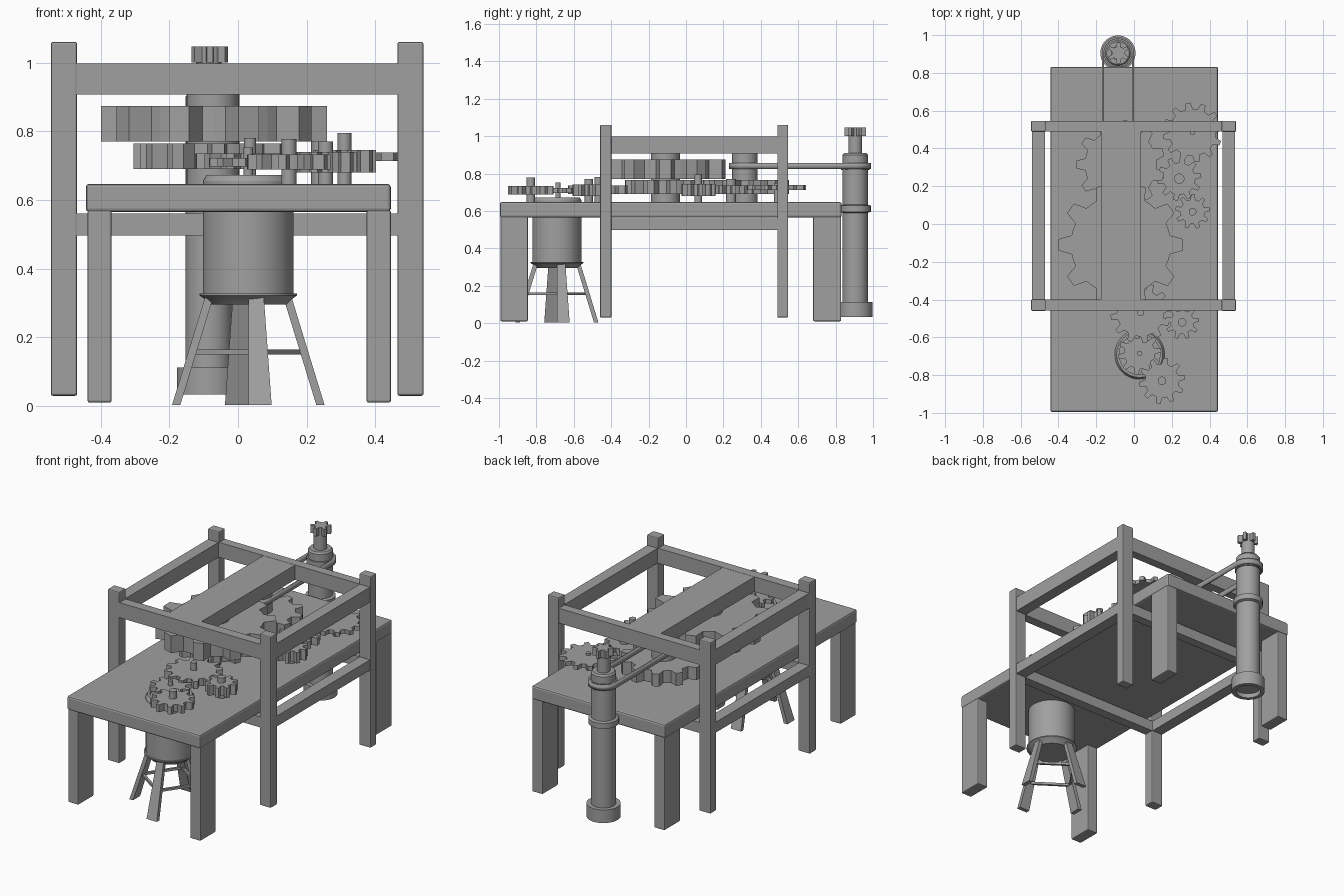
import bpy, bmesh, math
from math import pi, cos, sin
from mathutils import Matrix, Vector

cube = bpy.data.objects.get("Cube")
if cube:
    bpy.data.objects.remove(cube, do_unlink=True)

grey = bpy.data.materials.new("plain_grey")
grey.use_nodes = True
grey.diffuse_color = (0.35, 0.35, 0.35, 1)
grey.node_tree.nodes["Principled BSDF"].inputs["Base Color"].default_value = (0.35, 0.35, 0.35, 1)


def finish(name, bm, bevel=0, smooth=False):
    bmesh.ops.recalc_face_normals(bm, faces=bm.faces)
    mesh = bpy.data.meshes.new(name)
    bm.to_mesh(mesh)
    bm.free()
    mesh.materials.append(grey)
    obj = bpy.data.objects.new(name, mesh)
    bpy.context.collection.objects.link(obj)
    if bevel:
        mod = obj.modifiers.new("soft_edges", 'BEVEL')
        mod.width, mod.segments = bevel, 2
    if smooth:
        bpy.ops.object.select_all(action='DESELECT')
        obj.select_set(True)
        bpy.context.view_layer.objects.active = obj
        bpy.ops.object.shade_smooth_by_angle(angle=math.radians(30))
    return obj


def box(name, x, y, z, bevel=0.006):
    bm = bmesh.new()
    bmesh.ops.create_cube(bm, size=1)
    for v in bm.verts:
        v.co = Vector([(r[0] + r[1]) / 2 + c * (r[1] - r[0]) for r, c in zip((x, y, z), v.co)])
    return finish(name, bm, bevel)


def lathe(name, x, y, profile, steps=48):
    # Spin (radius, height) points around a vertical axis
    bm = bmesh.new()
    verts = [bm.verts.new((r, 0, z)) for r, z in profile]
    edges = [bm.edges.new(p) for p in zip(verts, verts[1:])]
    bmesh.ops.spin(bm, geom=verts + edges, axis=(0, 0, 1), cent=(0, 0, 0),
                   angle=2 * pi, steps=steps)
    bmesh.ops.remove_doubles(bm, verts=bm.verts, dist=1e-5)
    bmesh.ops.translate(bm, vec=(x, y, 0), verts=bm.verts)
    return finish(name, bm, smooth=True)


def rod(name, x, y, r, z0, z1):
    return lathe(name, x, y, [(0, z0), (r, z0), (r, z1), (0, z1)], 32)


def gear(name, x, y, root, tip, teeth, z0, z1, turn=0.0):
    # Outline of straight-flanked teeth, extruded upward
    bm = bmesh.new()
    outline = []
    for i in range(teeth):
        for part, r in ((-0.3, root), (-0.15, tip), (0.15, tip), (0.3, root), (0.5, root)):
            a = turn + 2 * pi * (i + part) / teeth
            outline.append(bm.verts.new((x + r * cos(a), y + r * sin(a), z0)))
    face = bm.faces.new(outline)
    top = bmesh.ops.extrude_face_region(bm, geom=[face])["geom"]
    bmesh.ops.translate(bm, vec=(0, 0, z1 - z0),
                        verts=[v for v in top if isinstance(v, bmesh.types.BMVert)])
    return finish(name, bm)


# Table
box("table_top", (-0.443, 0.445), (-0.995, 0.832), (0.565, 0.647), 0.01)
for side, x in (("right", (-0.438, -0.368)), ("left", (0.374, 0.445))):
    for end, y in (("front", (-0.992, -0.845)), ("back", (0.68, 0.83))):
        box(f"{end}_{side}_table_leg", x, y, (0.01, 0.57))

# Frame around the table
XS = {"right": (-0.545, -0.468), "left": (0.464, 0.54)}
YS = {"front": (-0.46, -0.398), "back": (0.488, 0.546)}
RAILS = {"upper": (0.907, 0.997), "lower": (0.497, 0.56)}
for side, x in XS.items():
    for end, y in YS.items():
        box(f"{end}_{side}_post", x, y, (0.03, 1.06))
for level, z in RAILS.items():
    for side, x in XS.items():
        box(f"{level}_{side}_rail", (x[0] + 0.004, x[1] - 0.004), (-0.43, 0.52), z, 0)
    for end, y in YS.items():
        box(f"{level}_{end}_beam", (-0.5, 0.5), (y[0] + 0.002, y[1] - 0.002), z, 0)
box("centre_plank", (-0.175, 0.037), (-0.43, 0.52), (0.908, 0.996), 0)

# Main shafts and large gears
rod("drive_shaft", -0.073, 0.315, 0.068, 0.64, 0.91)
rod("main_shaft", -0.073, -0.11, 0.077, 0.64, 0.91)
gear("main_gear", -0.07, -0.11, 0.265, 0.33, 10, 0.77, 0.874, pi / 10 * 0)
gear("main_lower_gear", -0.07, -0.11, 0.17, 0.215, 11, 0.69, 0.765, 0.2)
gear("drive_gear", -0.07, 0.315, 0.19, 0.235, 11, 0.69, 0.765, pi / 11)

# Small gears: name, x, y, root, tip, teeth, bottom, top, shaft radius, shaft top
SMALL = [
    ("back_gear", 0.31, 0.485, 0.125, 0.158, 12, 0.713, 0.738, 0.014, 0.75),
    ("side_gear", 0.24, 0.24, 0.085, 0.117, 10, 0.69, 0.735, 0.027, 0.77),
    ("side_pinion", 0.31, 0.065, 0.065, 0.092, 9, 0.68, 0.745, 0.02, 0.795),
    ("front_idler_gear", 0.035, -0.47, 0.125, 0.16, 12, 0.69, 0.735, 0.018, 0.78),
    ("front_pinion", 0.255, -0.52, 0.062, 0.09, 9, 0.68, 0.74, 0.022, 0.77),
    ("drum_gear", 0.03, -0.685, 0.082, 0.115, 10, 0.697, 0.722, 0.014, 0.752),
    ("front_gear", 0.148, -0.83, 0.09, 0.122, 10, 0.688, 0.733, 0.022, 0.778),
]
for name, x, y, root, tip, teeth, z0, z1, r, top in SMALL:
    gear(name, x, y, root, tip, teeth, z0, z1, 0.15)
    rod(name + "_shaft", x, y, r, 0.64, top)

# Upright pipe with hollow foot, collars and star gear
PX, PY = -0.085, 0.905
lathe("pipe", PX, PY, [
    (0, 0.06), (0.07, 0.06), (0.07, 0.033), (0.093, 0.033), (0.093, 0.112), (0.068, 0.112),
    (0.068, 0.59), (0.083, 0.595), (0.083, 0.628), (0.068, 0.633),
    (0.068, 0.82), (0.075, 0.82), (0.075, 0.857), (0.068, 0.857),
    (0.068, 0.9), (0.06, 0.91), (0.037, 0.91), (0.037, 1.0), (0, 1.0)])
gear("star_gear", PX + 0.003, PY, 0.035, 0.057, 6, 1.0, 1.047, pi / 6)

# Belt: a stadium loop extruded upward with thin walls
bm = bmesh.new()
R, N = 0.075, 24
loop = [(PX + R * cos(pi * i / N), PY + R * sin(pi * i / N)) for i in range(N + 1)]
loop += [(PX - R * cos(pi * i / N), 0.315 - R * sin(pi * i / N)) for i in range(N + 1)]
low = [bm.verts.new((x, y, 0.825)) for x, y in loop]
high = [bm.verts.new((x, y, 0.857)) for x, y in loop]
for i in range(len(loop)):
    j = (i + 1) % len(loop)
    bm.faces.new((low[i], low[j], high[j], high[i]))
belt = finish("belt", bm, smooth=True)
wall = belt.modifiers.new("thickness", 'SOLIDIFY')
wall.thickness, wall.offset = 0.01, 1

# Drum passing through the table
DX, DY = 0.03, -0.69
lathe("drum", DX, DY, [
    (0, 0.295), (0.11, 0.295), (0.125, 0.31), (0.142, 0.322), (0.142, 0.328), (0.132, 0.328),
    (0.132, 0.655), (0.122, 0.672), (0.108, 0.672), (0.108, 0.66), (0, 0.66)])

# Splayed drum legs and their braces, turned about the drum axis
for i, place in enumerate(("front", "left", "back", "right")):
    spin = Matrix.Translation((DX, DY, 0)) @ Matrix.Rotation(i * pi / 2, 4, 'Z')
    bm = bmesh.new()
    bmesh.ops.create_cube(bm, size=1)
    for v in bm.verts:
        up, outer, edge = v.co.z > 0, v.co.y < 0, v.co.x > 0
        width = 0.045 if up else 0.068
        reach = (0.125 if up else 0.222) - (0 if outer else 0.024)
        v.co = (width if edge else 0, -reach, 0.32 if up else 0.003)
    bmesh.ops.transform(bm, matrix=spin, verts=bm.verts)
    finish(place + "_drum_leg", bm)
    bm = bmesh.new()
    bmesh.ops.create_cube(bm, size=1)
    a, b = Vector((0.03, -0.162, 0.157)), Vector((0.162, 0.03, 0.157))
    d = b - a
    bmesh.ops.scale(bm, vec=(d.length, 0.014, 0.014), verts=bm.verts)
    turn = Matrix.Rotation(math.atan2(d.y, d.x), 4, 'Z')
    bmesh.ops.transform(bm, matrix=spin @ Matrix.Translation((a + b) / 2) @ turn, verts=bm.verts)
    finish(place + "_drum_brace", bm)
